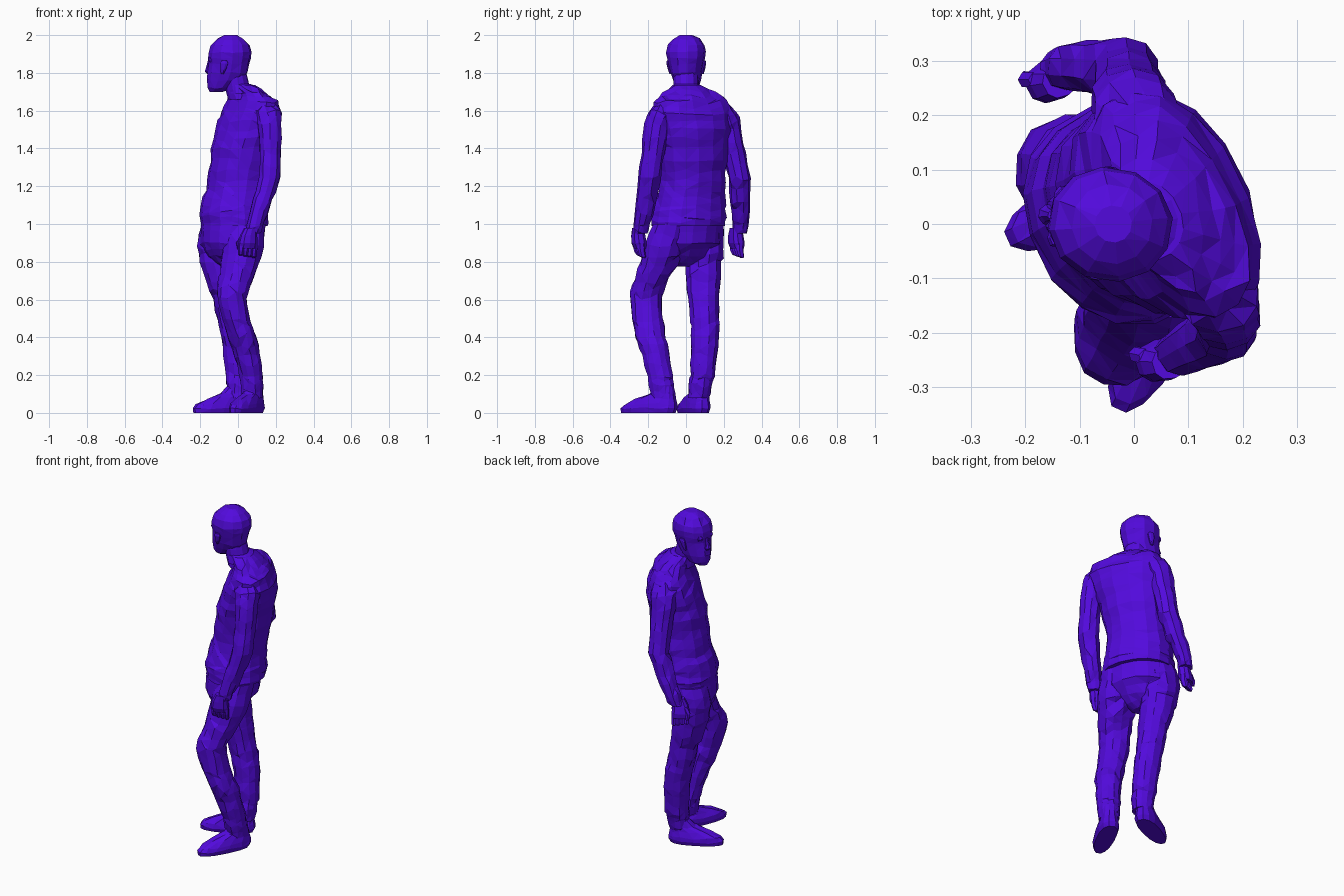
import bpy, bmesh, math, random
from mathutils import Vector

random.seed(4)
mat = bpy.data.materials.new("violet")
mat.diffuse_color = (0.085, 0.003, 0.72, 1)


def loft(name, rings, rot=0, sides=12, power=1.0, cuts=1, fold=0.0, taper=0.0):
    """Skin stacked ellipses (x, y, z, half_length, half_width); rot turns the long axis."""
    rows = []
    for a, b in zip(rings, rings[1:]):
        for k in range(cuts):
            t = k / cuts
            rows.append([p + (q - p) * t for p, q in zip(a, b)])
    rows.append(list(rings[-1]))
    bm = bmesh.new()
    c, s = math.cos(rot), math.sin(rot)
    loops = []
    for i, (x, y, z, rx, ry) in enumerate(rows):
        loop = []
        inner = 0 < i < len(rows) - 1
        for k in range(sides):
            a = 2 * math.pi * (k + 0.5) / sides
            ca, sa = math.cos(a), math.sin(a)
            # slanted cloth creases
            crease = fold * math.cos(math.pi * i + a + i * .7)
            j = 1 + (crease + random.uniform(-fold, fold) * .8 if inner else 0)
            u = math.copysign(abs(ca) ** power, ca) * rx * j
            v = math.copysign(abs(sa) ** power, sa) * ry * j * (1 - taper * ca)
            dz = random.uniform(-fold, fold) * 0.6 if inner else 0
            loop.append(bm.verts.new((x + u * c - v * s, y + u * s + v * c, z + dz)))
        loops.append(loop)
    for lo, hi in zip(loops, loops[1:]):
        for k in range(sides):
            n = (k + 1) % sides
            bm.faces.new((lo[k], lo[n], hi[n], hi[k]))
    bm.faces.new(loops[0])
    bm.faces.new(loops[-1])
    bmesh.ops.triangulate(bm, faces=[f for f in bm.faces if len(f.verts) == 4])
    bmesh.ops.recalc_face_normals(bm, faces=bm.faces)
    me = bpy.data.meshes.new(name)
    bm.to_mesh(me)
    bm.free()
    me.materials.append(mat)
    ob = bpy.data.objects.new(name, me)
    bpy.context.collection.objects.link(ob)
    return ob


# local x of each loft points forward: -x, turned a little toward -y
BODY = math.pi + math.radians(27)
HEAD = math.pi - math.radians(9)

# shirt, hem to collar
loft("shirt", [
    (-.02, .012, .99, .165, .20), (-.02, .015, 1.04, .172, .203),
    (-.022, .018, 1.10, .167, .195), (-.008, .032, 1.18, .152, .178),
    (.008, .035, 1.28, .154, .178), (.03, .035, 1.40, .160, .195),
    (.053, .035, 1.50, .154, .215), (.068, .033, 1.58, .134, .23),
    (.075, .03, 1.645, .105, .215), (.06, .02, 1.69, .08, .155),
    (.02, .004, 1.735, .068, .075)], BODY, 16, .92, 2, .02)

# trouser seat
loft("trouser_seat", [
    (-.05, -.01, .775, .035, .04), (-.045, -.008, .83, .105, .125),
    (-.038, 0, .90, .15, .185), (-.025, .01, 1.03, .155, .19)],
    BODY, 16, .95, 2, .015)

# trouser legs, hip to hem
loft("left_leg", [
    (.04, -.075, 1.00, .11, .10), (.03, -.11, .88, .108, .108),
    (.01, -.14, .79, .1, .102), (-.015, -.185, .70, .09, .091),
    (-.035, -.213, .62, .08, .086), (-.01, -.203, .50, .076, .082),
    (.025, -.188, .40, .074, .082), (.05, -.16, .30, .068, .073),
    (.069, -.137, .20, .063, .07), (.075, -.13, .14, .061, .066),
    (.078, -.122, .08, .054, .06)], 0, 12, .95, 2, .036)
loft("right_leg", [
    (-.075, .10, 1.00, .118, .10), (-.11, .10, .88, .113, .104),
    (-.10, .093, .79, .102, .098), (-.08, .092, .70, .091, .093),
    (-.057, .092, .61, .078, .085), (-.037, .10, .50, .076, .078),
    (-.016, .102, .40, .076, .075), (-.006, .095, .30, .071, .071),
    (0, .087, .20, .068, .066), (0, .075, .14, .061, .062),
    (-.003, .066, .08, .054, .056)], 0, 12, .95, 2, .036)


# shoes: flat sole rising to the ankle
def shoe(name, heel, toe):
    h, t = Vector(heel), Vector(toe)
    d = t - h
    half = d.length / 2

    def ring(pos, z, length, width):
        p = h + d * pos
        return (p.x, p.y, z, half * length, width)
    loft(name, [ring(.5, 0, .97, .052), ring(.49, .025, 1.02, .06),
                ring(.46, .045, .96, .058), ring(.37, .075, .74, .05),
                ring(.25, .105, .45, .045), ring(.2, .14, .3, .042)],
         math.atan2(d.y, d.x), 14, .85, 1, .012, .12)


shoe("left_shoe", (.112, -.055), (-.03, -.345))
shoe("right_shoe", (.04, .10), (-.238, -.03))

# sleeves, shoulder to cuff
loft("left_arm", [
    (.12, -.10, 1.645, .045, .04), (.154, -.13, 1.595, .076, .066),
    (.168, -.155, 1.52, .066, .067), (.173, -.176, 1.38, .058, .062),
    (.167, -.195, 1.25, .058, .06), (.13, -.213, 1.12, .053, .052),
    (.09, -.235, 1.00, .045, .044), (.075, -.24, .95, .04, .036)],
    0, 10, .95, 2, .035)
loft("right_arm", [
    (.03, .165, 1.645, .05, .05), (.003, .203, 1.595, .08, .07),
    (-.008, .23, 1.50, .071, .065), (-.01, .254, 1.38, .063, .061),
    (-.015, .283, 1.24, .059, .058), (-.06, .287, 1.12, .054, .052),
    (-.112, .29, 1.01, .046, .045), (-.135, .285, .95, .039, .037)],
    0, 10, .95, 2, .035)


# hands: palm, four curled fingers and a thumb
def hand(side, x, y, rot, inward):
    f = Vector((math.cos(rot), math.sin(rot)))
    w = Vector((-f.y, f.x)) * inward
    o = Vector((x, y))

    def ring(a, b, z, rx, ry):
        p = o + f * a + w * b
        return (p.x, p.y, z, rx, ry)
    loft(side + "_palm", [ring(-.01, -.01, .98, .034, .03), ring(0, -.005, .94, .045, .036),
                          ring(.003, 0, .90, .051, .039), ring(.003, .005, .87, .046, .03)],
         rot, 10, .85)
    for k in range(4):
        a = -.034 + .024 * k
        loft(side + "_finger", [ring(a, 0, .90, .015, .02), ring(a, .002, .86, .0145, .02),
                                ring(a, .010, .828 + .004 * k, .013, .017),
                                ring(a, .014, .82 + .004 * k, .008, .009)], rot, 6)
    loft(side + "_thumb", [ring(.028, .012, .935, .016, .016), ring(.046, .022, .90, .015, .015),
                           ring(.042, .027, .865, .010, .011)], rot, 6)


hand("left", .055, -.248, math.pi + .3, -1)
hand("right", -.148, .268, math.pi + .5, -1)

# neck and collar
loft("neck", [(.022, .005, 1.66, .075, .075), (.0, 0, 1.71, .066, .065),
              (-.012, 0, 1.77, .064, .066), (-.02, 0, 1.82, .06, .06)], HEAD, 12)
loft("collar", [(.022, .004, 1.69, .076, .084), (.013, .002, 1.735, .068, .072),
                (.01, .002, 1.74, .06, .063)], HEAD, 12)

# head, chin to crown
loft("head", [
    (-.115, .012, 1.70, .035, .03), (-.095, .01, 1.722, .066, .056),
    (-.07, .006, 1.76, .096, .073), (-.055, .002, 1.80, .108, .084),
    (-.048, 0, 1.845, .108, .093), (-.044, 0, 1.875, .114, .101),
    (-.043, 0, 1.91, .114, .105), (-.042, 0, 1.945, .104, .097),
    (-.04, 0, 1.98, .074, .073), (-.038, 0, 2.0, .034, .034)],
    HEAD, 12, .95, 1, .01)


# facial features placed by distance forward and sideways from the head centre
def feature(name, rings):
    f = Vector((math.cos(HEAD), math.sin(HEAD)))
    out = []
    for a, b, z, rx, ry in rings:
        out.append((-.05 + f.x * a - f.y * b, f.y * a + f.x * b, z, rx, ry))
    loft(name, out, HEAD, 8)


feature("nose", [(.10, 0, 1.795, .014, .015), (.108, 0, 1.808, .020, .02),
                 (.106, 0, 1.825, .016, .014), (.10, 0, 1.868, .01, .01)])
feature("mouth", [(.100, 0, 1.752, .010, .026), (.103, 0, 1.765, .012, .03),
                  (.100, 0, 1.78, .010, .024)])
for s in (-1, 1):
    feature("brow", [(.088, s * .034, 1.858, .012, .02), (.091, s * .034, 1.87, .014, .024),
                     (.088, s * .034, 1.885, .012, .02)])
    feature("ear", [(.02, s * .084, 1.795, .008, .008), (.014, s * .09, 1.82, .016, .01),
                    (.008, s * .095, 1.85, .022, .011), (.008, s * .095, 1.865, .014, .009)])
